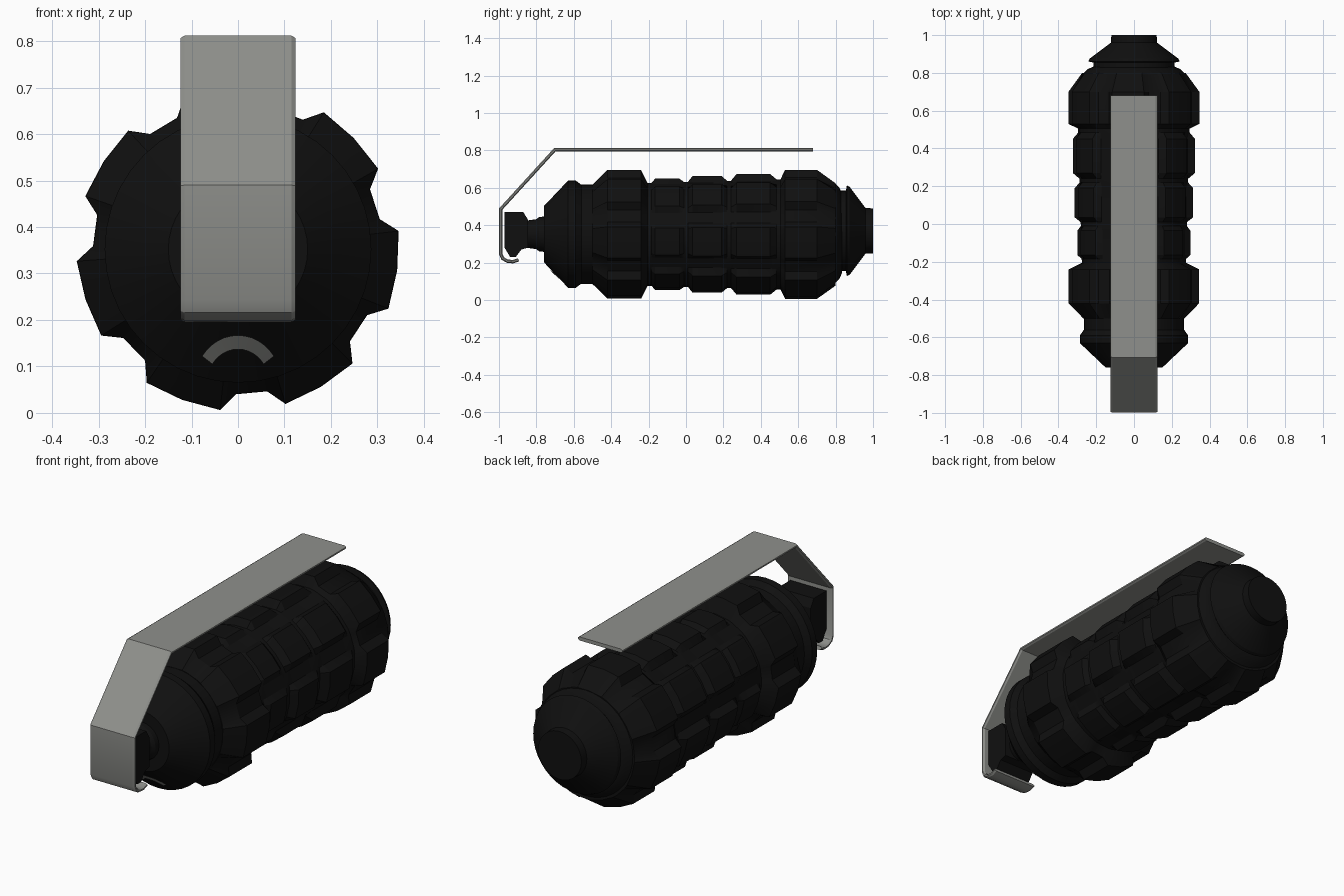
import bpy, bmesh, math

if "Cube" in bpy.data.objects:
    bpy.data.objects.remove(bpy.data.objects["Cube"])

def material(name, c):
    m = bpy.data.materials.new(name)
    m.diffuse_color = (*c, 1)
    m.use_nodes = True
    m.node_tree.nodes["Principled BSDF"].inputs["Base Color"].default_value = m.diffuse_color
    return m

BLACK = material("black_casing", (0.005, 0.005, 0.005))
GREY = material("grey_metal", (0.275, 0.28, 0.262))

def finish(bm, name, mat, angle=28):
    bmesh.ops.recalc_face_normals(bm, faces=bm.faces)
    me = bpy.data.meshes.new(name)
    bm.to_mesh(me)
    bm.free()
    me.materials.append(mat)
    me.shade_smooth()
    me.set_sharp_from_angle(angle=math.radians(angle))
    ob = bpy.data.objects.new(name, me)
    bpy.context.collection.objects.link(ob)
    return ob

def skin(rings, name, mat):
    """Closed skin over rings of equal point count, capped at both ends."""
    bm = bmesh.new()
    vr = [[bm.verts.new(p) for p in r] for r in rings]
    n = len(vr[0])
    for a, b in zip(vr, vr[1:]):
        for i in range(n):
            bm.faces.new((a[i], a[(i + 1) % n], b[(i + 1) % n], b[i]))
    bm.faces.new(vr[0])
    bm.faces.new(vr[-1])
    return finish(bm, name, mat)

def lathe(profile, zc, name, mat, n=40):
    rings = [[(r * math.cos(2 * math.pi * i / n), y, zc + r * math.sin(2 * math.pi * i / n))
              for i in range(n)] for y, r in profile]
    return skin(rings, name, mat)

ZC = 0.352

# Fragmentation body: five rows of seven raised blocks
ROWS = [  # start of ramp, start of top, end of top, end of ramp, top radius
    (-0.50, -0.42, -0.24, -0.205, 0.347),
    (-0.185, -0.165, -0.035, -0.01, 0.300),
    (0.01, 0.035, 0.19, 0.22, 0.315),
    (0.24, 0.27, 0.45, 0.485, 0.325),
    (0.505, 0.53, 0.70, 0.80, 0.348)]
STEPS = [(-19.5, 0), (-14, 1), (0, 1), (14, 1), (19.5, 0)]  # angle, raised?

def body_ring(y, low, high):
    pts = []
    for k in range(7):
        for da, up in STEPS:
            a = math.radians(-7.5 + k * 360 / 7 + da)
            r = (high if up else low) * (0.993 if da == 0 else 1)
            pts.append((r * math.cos(a), y, ZC + r * math.sin(a)))
    return pts

rings = []
for y0, y1, y2, y3, top in ROWS:
    g0 = 0.268 + 0.028 * (y0 + 0.5)
    g3 = 0.268 + 0.028 * (y3 + 0.5) if y3 < 0.7 else 0.275
    base = max(top - 0.036, g0)
    rings += [body_ring(y0, g0, g0), body_ring(y1, base, top),
              body_ring(y2, base, top), body_ring(y3, g3, g3)]
skin(rings, "body_blocks", BLACK)

# Front shoulder and rear collar
lathe([(-0.76, 0.15), (-0.63, 0.287), (-0.59, 0.287), (-0.56, 0.265), (-0.49, 0.265)],
      ZC, "front_shoulder", BLACK)
lathe([(0.79, 0.275), (0.82, 0.245), (0.835, 0.21)], ZC + 0.005, "rear_collar", BLACK)
lathe([(0.82, 0.215), (0.855, 0.215), (0.86, 0.242), (0.875, 0.235), (0.96, 0.122), (1.0, 0.12)],
      0.37, "rear_plug", BLACK)

# Fuse neck
lathe([(-0.87, 0.07), (-0.80, 0.08), (-0.785, 0.092), (-0.75, 0.095)], ZC, "fuse_neck", BLACK, 24)

# Fuse head: side profile extruded across x
HEAD = [(-0.97, 0.28), (-0.97, 0.47), (-0.87, 0.47), (-0.845, 0.43),
        (-0.845, 0.28), (-0.88, 0.27), (-0.91, 0.23), (-0.94, 0.23)]
skin([[(x, y, z) for y, z in HEAD] for x in (-0.1, 0.1)], "fuse_head", BLACK)

# Safety lever: bent strip with a curled lower end
PATH = [(0.68, 0.803), (-0.702, 0.803), (-0.99, 0.487), (-0.99, 0.245),
        (-0.98, 0.222), (-0.955, 0.208), (-0.925, 0.205), (-0.895, 0.215)]
T = 0.009

def strip_section(i):
    y, z = PATH[i]
    dirs = []
    for a, b in ((i - 1, i), (i, i + 1)):
        if a >= 0 and b < len(PATH):
            dy, dz = PATH[b][0] - PATH[a][0], PATH[b][1] - PATH[a][1]
            l = math.hypot(dy, dz)
            dirs.append((dz / l, -dy / l))
    ny, nz = sum(d[0] for d in dirs), sum(d[1] for d in dirs)
    l2 = ny * ny + nz * nz
    s = T * len(dirs) / l2           # mitre length
    ny, nz = ny * s, nz * s
    # chamfered rectangular section
    sec = [(-0.124, -0.4), (-0.115, -1), (0.115, -1), (0.124, -0.4),
           (0.124, 0.4), (0.115, 1), (-0.115, 1), (-0.124, 0.4)]
    return [(x, y + ny * t, z + nz * t) for x, t in sec]

skin([strip_section(i) for i in range(len(PATH))], "safety_lever", GREY)

# Pull ring arc showing through the front shoulder
bm = bmesh.new()
prev = None
for i in range(13):
    a = math.radians(35 + 110 * i / 12)
    pair = []
    for r in (0.075, 0.105):
        x, z = r * math.cos(a) * 0.9, 0.062 + r * math.sin(a)
        rad = math.hypot(x, z - ZC)
        y = -0.76 + (rad - 0.15) * 0.13 / 0.137 - 0.006
        pair.append(bm.verts.new((x, y, z)))
    if prev:
        bm.faces.new((prev[0], prev[1], pair[1], pair[0]))
    prev = pair
finish(bm, "pull_ring_arc", GREY)
